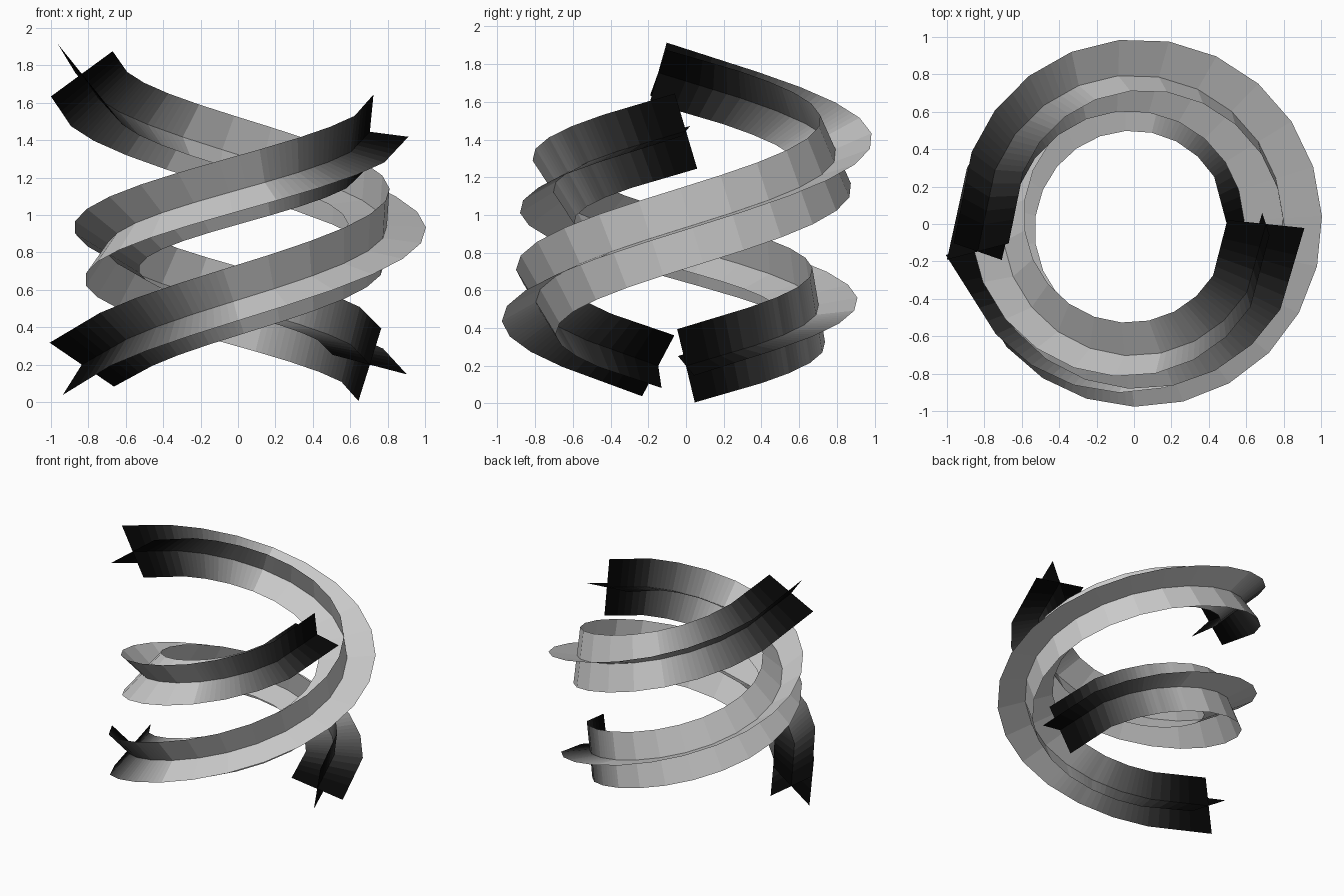
import bpy, math
from mathutils import Vector

if "Cube" in bpy.data.objects:
    bpy.data.objects.remove(bpy.data.objects["Cube"])

HALF = 0.209                     # half width of each crossed ribbon
STEPS = 23                       # path divisions per turn
SUB = 6                          # slices per span, for the dark fade at the ends
FADE = 6.5                       # fade length in path divisions
SHADES = 40

# grey ramp from near black to the plain grey, slow at first
ramp = []
for i in range(SHADES + 1):
    f = i / SHADES
    d = 0.07 + 0.93 * (0.45 * f + 0.55 * f * f * (3 - 2 * f))
    v = 0.8 * d ** 2.3
    m = bpy.data.materials.new("grey_%02d" % i)
    m.diffuse_color = (v, v, v, 1)
    m.use_nodes = True
    m.node_tree.nodes["Principled BSDF"].inputs["Base Color"].default_value = m.diffuse_color
    ramp.append(m)


def strand(name, radius, end_radius, start_deg, z0, rise, tilt_deg):
    """One helical turn of two crossed ribbons that roll slowly along the path."""
    slope = rise / (2 * math.pi * radius)
    roll_rate = slope / math.sqrt(1 + slope * slope)
    # the first and last spans are twice as long and nearly straight
    rows = [0] + list(range(2, STEPS - 1)) + [STEPS]
    sections = []
    for k in rows:
        turn = 2 * math.pi * k / STEPS
        a = math.radians(start_deg) + turn
        end = k in (0, STEPS)
        r = end_radius if end else radius
        centre = Vector((r * math.cos(a), r * math.sin(a), z0 + rise * k / STEPS))
        # frame across the path
        b = a + (math.radians(8) * (1 if k == 0 else -1) if end else 0)
        out = Vector((math.cos(b), math.sin(b), 0))
        tangent = Vector((-math.sin(b), math.cos(b), slope)).normalized()
        up = out.cross(tangent)
        t = math.radians(tilt_deg) - roll_rate * turn
        p = (up * math.cos(t) + out * math.sin(t)) * HALF
        q = (out * math.cos(t) - up * math.sin(t)) * HALF
        sections.append([centre + p, centre - p, centre + q, centre - q])

    verts, faces, shade = list(sections[0]), [], []
    for i in range(len(rows) - 1):
        for s in range(1, SUB + 1):
            n = len(verts) - 4
            verts += [u.lerp(w, s / SUB) for u, w in zip(sections[i], sections[i + 1])]
            faces += [(n, n + 1, n + 5, n + 4), (n + 2, n + 3, n + 7, n + 6)]
            k = rows[i] + (rows[i + 1] - rows[i]) * (s - 0.5) / SUB
            f = min(1, max(0, min(k, STEPS - k) - 0.5) / (FADE - 0.5))
            shade += [round(f * SHADES)] * 2
    mesh = bpy.data.meshes.new(name)
    mesh.from_pydata(verts, [], faces)
    for m in ramp:
        mesh.materials.append(m)
    for poly, i in zip(mesh.polygons, shade):
        poly.material_index = i
    obj = bpy.data.objects.new(name, mesh)
    bpy.context.collection.objects.link(obj)


# narrow, lower strand and wide, taller strand
strand("inner_helix_strand", 0.705, 0.705, 0, 0.2, 1.245, 15)
strand("outer_helix_strand", 0.797, 0.848, 190, 0.2, 1.555, 54)
